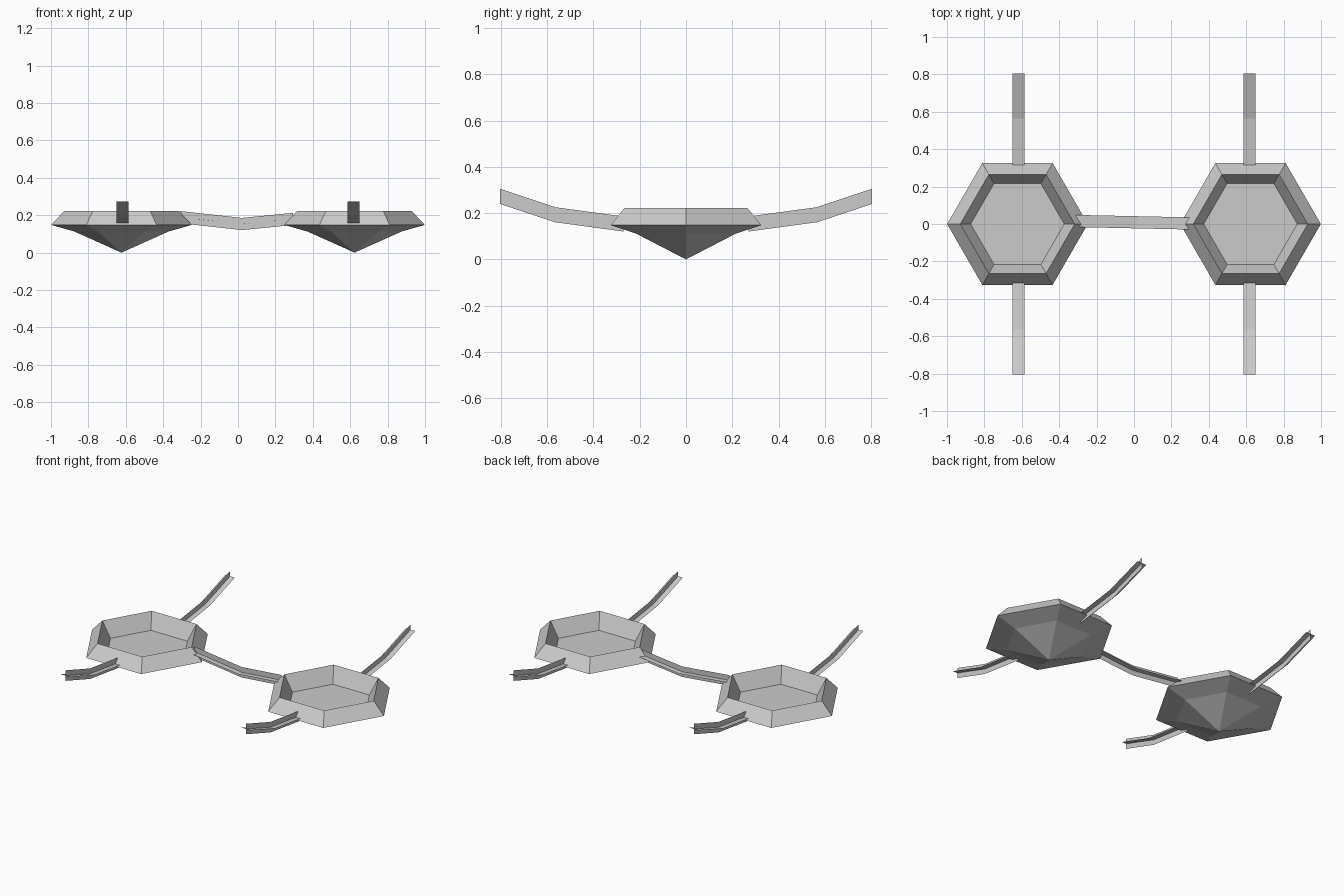
import bpy
from math import cos, sin, pi
from mathutils import Vector

if "Cube" in bpy.data.objects:
    bpy.data.objects.remove(bpy.data.objects["Cube"])

CX = 0.623      # distance of each hexagon from the middle
HALF = 0.0325   # half width of the crossed strips


def make(name, verts, faces):
    mesh = bpy.data.meshes.new(name)
    mesh.from_pydata(verts, [], faces)
    mesh.update()
    obj = bpy.data.objects.new(name, mesh)
    bpy.context.collection.objects.link(obj)
    return obj


def hex_gem(name, cx):
    """Six-sided turned profile: pointed base, rim and sunken flat floor."""
    rings = [(0.25, 0.112), (0.376, 0.148), (0.306, 0.223), (0.25, 0.128)]
    verts = [(cx + r * cos(i * pi / 3), r * sin(i * pi / 3), z)
             for r, z in rings for i in range(6)]
    verts.append((cx, 0, 0))
    tip = len(verts) - 1
    faces = [(tip, (i + 1) % 6, i) for i in range(6)]
    for k in range(len(rings) - 1):
        for i in range(6):
            j = (i + 1) % 6
            faces.append((k * 6 + i, k * 6 + j, k * 6 + 6 + j, k * 6 + 6 + i))
    faces.append(tuple(range(18, 24)))
    return make(name, verts, faces)


def crossed_strip(name, path):
    """Thin flat strip and upright strip crossing along a bent path."""
    pts = [Vector(p) for p in path]
    along = pts[-1] - pts[0]
    side = Vector((-along.y, along.x, 0)).normalized()
    verts, faces = [], []
    for offset in (side * HALF, Vector((0, 0, HALF))):
        base = len(verts)
        for p in pts:
            verts += [p - offset, p + offset]
        for i in range(len(pts) - 1):
            a = base + 2 * i
            faces.append((a, a + 2, a + 3, a + 1))
    return make(name, verts, faces)


for side_name, s in (("left", -1), ("right", 1)):
    # lens frames
    hex_gem("lens_" + side_name, s * CX)
    # front and back arms
    for end_name, e in (("front", -1), ("back", 1)):
        crossed_strip("arm_" + side_name + "_" + end_name,
                      [(s * (CX - 0.005), e * 0.27, 0.153),
                       (s * (CX - 0.005), e * 0.565, 0.193),
                       (s * (CX - 0.005), e * 0.805, 0.273)])

# sagging bridge between the lenses, slightly skewed
crossed_strip("bridge", [(-0.31, 0.016, 0.19), (0.02, 0.009, 0.153), (0.295, 0.003, 0.18)])
